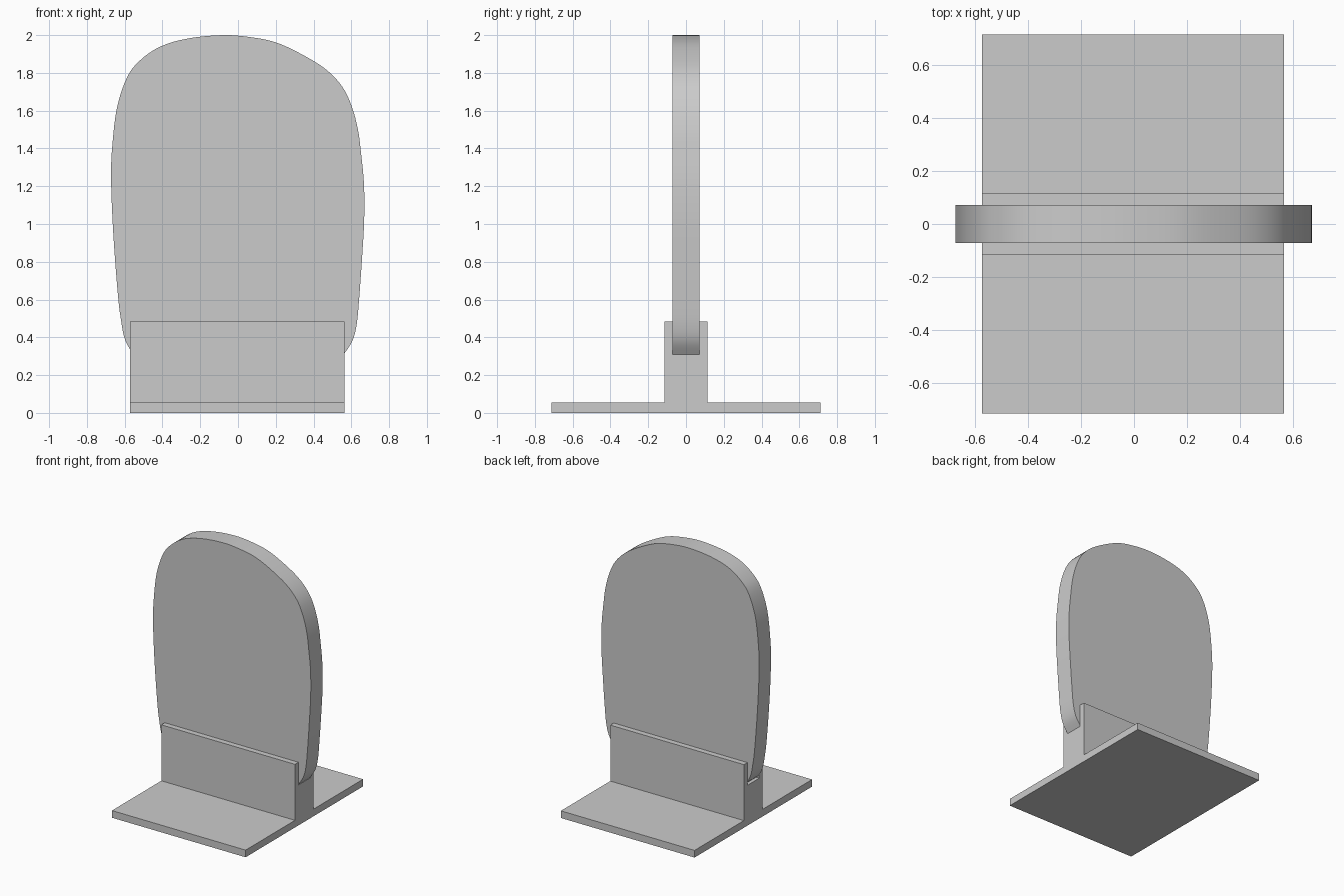
import bpy, bmesh
from mathutils import Vector

if "Cube" in bpy.data.objects:
    bpy.data.objects.remove(bpy.data.objects["Cube"])


def extrude(name, outline, to3d, depth):
    """Extrude a closed 2D outline along one axis into a solid."""
    bm = bmesh.new()
    face = bm.faces.new([bm.verts.new(to3d(a, b)) for a, b in outline])
    geo = bmesh.ops.extrude_face_region(bm, geom=[face])["geom"]
    bmesh.ops.translate(bm, vec=depth,
                        verts=[v for v in geo if isinstance(v, bmesh.types.BMVert)])
    bmesh.ops.recalc_face_normals(bm, faces=bm.faces)
    mesh = bpy.data.meshes.new(name)
    bm.to_mesh(mesh)
    bm.free()
    obj = bpy.data.objects.new(name, mesh)
    bpy.context.collection.objects.link(obj)
    return obj


def spline(pts, steps=4):
    """Smooth open curve through the points (Catmull-Rom)."""
    p = [Vector(q) for q in [pts[0]] + pts + [pts[-1]]]
    out = []
    for i in range(1, len(p) - 2):
        a, b, c, d = p[i - 1:i + 3]
        for s in range(steps):
            t = s / steps
            out.append(0.5 * (2 * b + (c - a) * t + (2 * a - 5 * b + 4 * c - d) * t ** 2
                              + (3 * b - a - 3 * c + d) * t ** 3))
    return out + [p[-1]]


# Stand: flat foot and slotted upright, one profile extruded along x
half = [(0.713, 0), (0.713, 0.055), (0.114, 0.055), (0.114, 0.485), (0.072, 0.485), (0.072, 0.31)]
profile = half + [(-y, z) for y, z in reversed(half)]
extrude("stand", profile, lambda y, z: (-0.572, y, z), (1.136, 0, 0))

# Panel: rounded asymmetric plate standing in the slot
edge = [(-0.545, 0.31), (-0.575, 0.342), (-0.602, 0.40), (-0.618, 0.483), (-0.635, 0.615),
        (-0.66, 0.945), (-0.672, 1.24), (-0.665, 1.42), (-0.64, 1.62), (-0.587, 1.777),
        (-0.52, 1.865), (-0.41, 1.94), (-0.26, 1.983), (-0.08, 2.0), (0.06, 1.99),
        (0.195, 1.963), (0.325, 1.905), (0.46, 1.823), (0.55, 1.73), (0.602, 1.623),
        (0.635, 1.50), (0.652, 1.37), (0.667, 1.21), (0.668, 1.02), (0.656, 0.81),
        (0.641, 0.60), (0.628, 0.467), (0.605, 0.38), (0.56, 0.31)]
panel = extrude("panel", spline(edge), lambda x, z: (x, -0.072, z), (0, 0.144, 0))
panel.select_set(True)
bpy.context.view_layer.objects.active = panel
bpy.ops.object.shade_smooth_by_angle()
